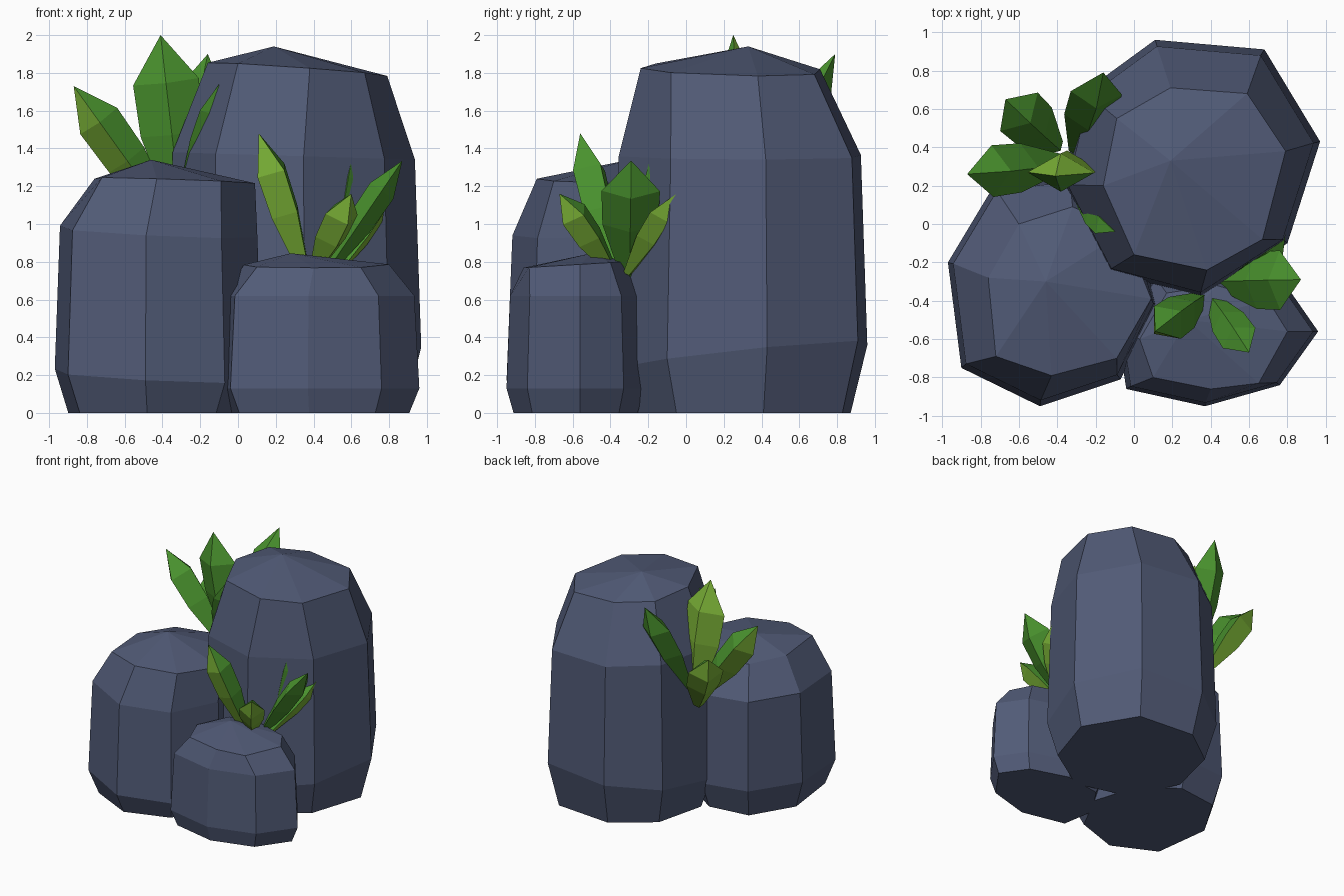
import bpy
from math import cos, sin, radians
from mathutils import Vector

default_cube = bpy.data.objects.get("Cube")
if default_cube:
    bpy.data.objects.remove(default_cube, do_unlink=True)


def make_material(name, red, green, blue):
    mat = bpy.data.materials.new(name)
    mat.use_nodes = True
    colour = (red, green, blue, 1)
    mat.diffuse_color = colour
    shader = mat.node_tree.nodes["Principled BSDF"]
    shader.inputs["Base Color"].default_value = colour
    shader.inputs["Roughness"].default_value = 0.9
    return mat


slate = make_material("slate blue stone", 0.083, 0.104, 0.184)
leaf_green = make_material("leaf green", 0.068, 0.29, 0.027)
lime_green = make_material("lime green", 0.2, 0.45, 0.038)


def make_object(name, verts, faces, materials):
    mesh = bpy.data.meshes.new(name)
    mesh.from_pydata(verts, [], faces)
    for mat in materials:
        mesh.materials.append(mat)
    mesh.validate()
    obj = bpy.data.objects.new(name, mesh)
    bpy.context.collection.objects.link(obj)
    return obj


def skin_rings(count, rings):
    """Quads that join stacked rings of the same vertex count."""
    faces = []
    for ring in range(rings - 1):
        for i in range(count):
            j = (i + 1) % count
            low, high = ring * count, (ring + 1) * count
            faces.append((low + i, low + j, high + j, high + i))
    return faces


def make_rock(name, centre, outline, rim, apex, levels, foot=0.87, shoulder=0.95):
    """Faceted boulder: foot, belly, shoulder and rim rings under a low peak.
    Each level is a height with its slope along x and y."""
    mid = Vector(centre)
    belly = [Vector(p) for p in outline]

    def scaled(factor):
        return [mid + (p - mid) * factor for p in belly]

    rings = [scaled(foot), belly, scaled(shoulder), [Vector(p) for p in rim]]
    verts = []
    for ring, (height, slope_x, slope_y) in zip(rings, [(0, 0, 0)] + levels):
        for p in ring:
            offset = p - mid
            z = height + slope_x * offset.x + slope_y * offset.y
            verts.append((p.x, p.y, z))
    count = len(belly)
    faces = skin_rings(count, len(rings))
    faces.append(tuple(reversed(range(count))))
    peak = len(verts)
    verts.append(apex)
    top = peak - count
    for i in range(count):
        faces.append((top + i, top + (i + 1) % count, peak))
    return make_object(name, verts, faces, [slate])


def make_leaf(name, base, tip, width, thick, azimuth, lime=None):
    """Crystal-shaped leaf with a diamond section; azimuth turns its width.
    The half that faces the lime direction is painted lime."""
    base, tip = Vector(base), Vector(tip)
    axis = (tip - base).normalized()
    side = Vector((cos(radians(azimuth)), sin(radians(azimuth)), 0))
    side = (side - axis * side.dot(axis)).normalized()
    normal = axis.cross(side)
    verts = []
    for along, size in ((0, 0.3), (0.45, 0.95), (0.74, 1)):
        core = base.lerp(tip, along)
        for a, b in ((1, 0), (0, 1), (-1, 0), (0, -1)):
            verts.append(core + (side * a * width + normal * b * thick) * size / 2)
    faces = skin_rings(4, 3) + [(3, 2, 1, 0)]
    point = len(verts)
    verts.append(tip)
    for i in range(4):
        faces.append((point - 4 + i, point - 4 + (i + 1) % 4, point))
    obj = make_object(name, verts, faces, [leaf_green, lime_green])
    if lime:
        facing = normal if normal.dot(Vector(lime)) > 0 else -normal
        for poly in obj.data.polygons:
            if poly.normal.dot(facing) > 0.1:
                poly.material_index = 1
    return obj


# Boulders, outlines run anticlockwise
make_rock(
    "tall_rock", (0.3, 0.28),
    [(0.97, 0.43), (0.68, 0.91), (0.11, 0.96), (-0.26, 0.69),
     (-0.38, 0.2), (-0.14, -0.26), (0.35, -0.39), (0.8, -0.1)],
    [(0.79, 0.38), (0.59, 0.68), (0.19, 0.71), (-0.09, 0.55),
     (-0.16, 0.2), (0, -0.16), (0.38, -0.24), (0.67, -0.08)],
    (0.19, 0.33, 1.94),
    [(0.3, 0.05, 0.1), (1.36, -0.03, 0), (1.82, -0.07, -0.02)])
make_rock(
    "left_rock", (-0.42, -0.33),
    [(0.13, -0.42), (0, 0.02), (-0.33, 0.25), (-0.73, 0.2),
     (-0.97, -0.2), (-0.9, -0.75), (-0.49, -0.95), (-0.07, -0.81)],
    [(0.09, -0.39), (-0.05, -0.04), (-0.32, 0.09), (-0.6, 0),
     (-0.76, -0.28), (-0.72, -0.69), (-0.43, -0.79), (-0.09, -0.7)],
    (-0.46, -0.3, 1.34),
    [(0.2, -0.05, 0.05), (0.96, -0.05, 0.04), (1.23, -0.03, -0.02)])
make_rock(
    "small_rock", (0.43, -0.58),
    [(0.96, -0.56), (0.8, -0.33), (0.45, -0.22), (0.1, -0.27),
     (-0.09, -0.55), (-0.04, -0.86), (0.37, -0.95), (0.76, -0.84)],
    [(0.8, -0.56), (0.7, -0.4), (0.43, -0.32), (0.17, -0.36),
     (0.03, -0.6), (0.1, -0.8), (0.4, -0.86), (0.65, -0.83)],
    (0.28, -0.5, 0.845),
    [(0.13, 0, 0), (0.62, 0, 0), (0.785, 0, 0.06)], 0.9)

# Leaves growing behind the left boulder
make_leaf("rear_tall_leaf", (-0.3, 0.32, 1.05), (-0.41, 0.25, 2.0), 0.35, 0.2, 0, (0, 1, 0))
make_leaf("rear_side_leaf", (-0.36, 0.32, 1.02), (-0.87, 0.26, 1.73), 0.27, 0.24, 90, (-1, 0, -1))
make_leaf("rear_short_leaf", (-0.4, 0.4, 0.98), (-0.67, 0.65, 1.53), 0.28, 0.2, 45, (-1, 1, -1))
make_leaf("rear_back_leaf", (-0.3, 0.38, 1.08), (-0.16, 0.79, 1.9), 0.27, 0.18, 0)
make_leaf("rear_inner_leaf", (-0.29, 0.13, 1.2), (-0.1, -0.04, 1.74), 0.15, 0.1, 45)

# Leaves growing from the small boulder
make_leaf("front_tall_leaf", (0.36, -0.38, 0.72), (0.11, -0.56, 1.48), 0.22, 0.2, 130, (-1, -1, -1))
make_leaf("front_short_leaf", (0.4, -0.38, 0.74), (0.6, -0.67, 1.16), 0.2, 0.17, 30, (0, -1, -1))
make_leaf("front_broad_leaf", (0.45, -0.3, 0.72), (0.87, -0.29, 1.335), 0.31, 0.15, 90)
make_leaf("front_side_leaf", (0.52, -0.31, 0.74), (0.79, -0.05, 1.16), 0.18, 0.13, 120, (1, -1, 0))
make_leaf("front_thin_leaf", (0.5, -0.25, 0.75), (0.615, -0.17, 1.42), 0.05, 0.05, 0)
